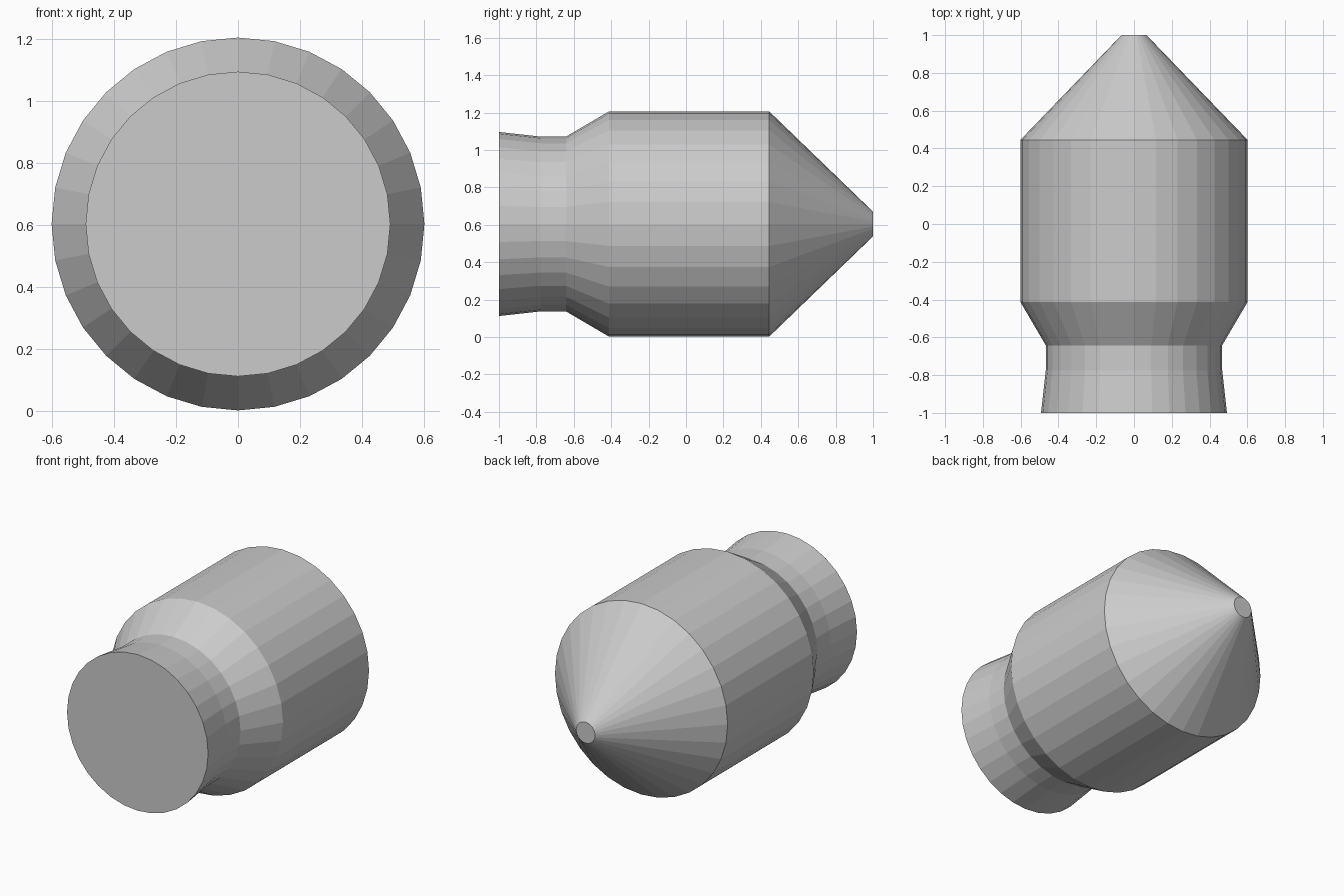
import bpy
import bmesh
from math import cos, sin, tau

if "Cube" in bpy.data.objects:
    bpy.data.objects.remove(bpy.data.objects["Cube"])

SIDES = 32
AXIS_Z = 0.604


def lathe(name, profile):
    """Closed flat-faced solid turned around the y axis from (y, radius) points."""
    bm = bmesh.new()
    rings = []
    for y, r in profile:
        rings.append([bm.verts.new((r * sin(tau * i / SIDES), y,
                                    AXIS_Z + r * cos(tau * i / SIDES)))
                      for i in range(SIDES)])
    for a, b in zip(rings, rings[1:]):
        for i in range(SIDES):
            j = (i + 1) % SIDES
            bm.faces.new((a[i], a[j], b[j], b[i]))
    bm.faces.new(rings[0])
    bm.faces.new(rings[-1])
    bmesh.ops.recalc_face_normals(bm, faces=bm.faces)
    mesh = bpy.data.meshes.new(name)
    bm.to_mesh(mesh)
    bm.free()
    obj = bpy.data.objects.new(name, mesh)
    bpy.context.collection.objects.link(obj)
    return obj


# Turned body: flared base, neck, shoulder, barrel and blunt conical tip
lathe("pointed_body", [
    (-1.0, 0.492),
    (-0.775, 0.467),
    (-0.642, 0.467),
    (-0.412, 0.602),
    (0.445, 0.602),
    (1.0, 0.066),
])
